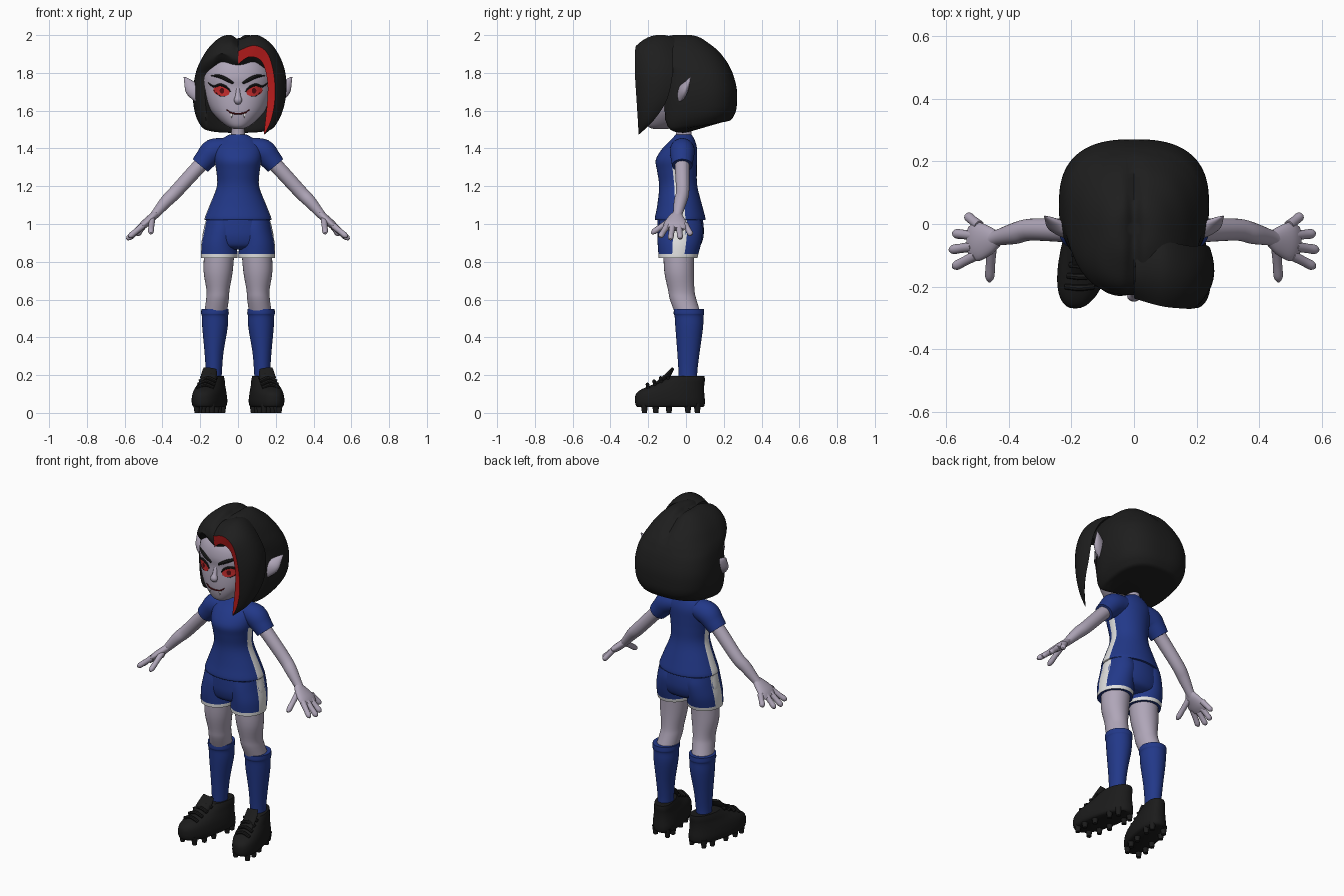
import bpy, bmesh, math
from mathutils import Vector
from mathutils.bvhtree import BVHTree

if "Cube" in bpy.data.objects:
    bpy.data.objects.remove(bpy.data.objects["Cube"])


def material(name, r, g, b):
    m = bpy.data.materials.new(name)
    m.use_nodes = True
    m.diffuse_color = (r, g, b, 1)
    node = next(n for n in m.node_tree.nodes if n.type == 'BSDF_PRINCIPLED')
    node.inputs["Base Color"].default_value = (r, g, b, 1)
    node.inputs["Roughness"].default_value = 0.7
    return m


SKIN = material("lilac skin", .43, .38, .48)
HAIR = material("black hair", .013, .013, .013)
BOOT = material("boot black", .011, .011, .011)
BLUE = material("kit blue", .016, .04, .25)
WHITE = material("trim white", .75, .75, .75)
RED = material("hair red", .5, .012, .012)
EYE = material("eye red", .55, .025, .025)
DARK = material("dark red", .09, .004, .006)


def clamp(v):
    return max(0.0, min(1.0, v))


def smooth_rows(rows, k):
    """Catmull-Rom resampling of rows of numbers."""
    out, last = [], len(rows) - 1
    for i in range(last):
        quad = rows[max(i - 1, 0)], rows[i], rows[i + 1], rows[min(i + 2, last)]
        for s in range(k):
            t = s / k
            out.append([b + .5 * t * (c - a + t * (2 * a - 5 * b + 4 * c - d + t * (3 * (b - c) + d - a)))
                        for a, b, c, d in zip(*quad)])
    out.append(list(rows[-1]))
    return out


def build(name, rings, mats, rule=None, sym=False):
    """Skin closed rings; rule(centre, angle) picks the material."""
    bm = bmesh.new()
    grid = [[bm.verts.new(p) for p in ring] for ring in rings]
    n = len(grid[0])
    for low, high in zip(grid, grid[1:]):
        for j in range(n):
            k = (j + 1) % n
            f = bm.faces.new((low[j], low[k], high[k], high[j]))
            if rule:
                f.material_index = int(rule(f.calc_center_median(), (j + .5) / n * math.tau))
    bm.faces.new(grid[0][::-1])
    bm.faces.new(grid[-1])
    bmesh.ops.recalc_face_normals(bm, faces=bm.faces[:])
    mesh = bpy.data.meshes.new(name)
    bm.to_mesh(mesh)
    bm.free()
    obj = bpy.data.objects.new(name, mesh)
    bpy.context.collection.objects.link(obj)
    for m in mats:
        mesh.materials.append(m)
    bpy.ops.object.select_all(action='DESELECT')
    obj.select_set(True)
    bpy.context.view_layer.objects.active = obj
    bpy.ops.object.shade_smooth_by_angle(angle=.75)
    if sym:
        mod = obj.modifiers.new("Mirror", 'MIRROR')
        mod.use_mirror_merge = False
    return obj


def loft(name, rows, mats, rule=None, sym=False, power=2.0, warp=None, n=60, k=4):
    """Stack horizontal slices: height, centre x, half width, front y, back y."""
    def bend(v):
        return math.copysign(abs(v) ** (2 / power), v)
    rings = []
    for z, cx, rx, front, back in smooth_rows(rows, k):
        ring = []
        for j in range(n):
            a = j / n * math.tau
            p = Vector((cx + rx * bend(math.cos(a)),
                        (front + back) / 2 + (back - front) / 2 * bend(math.sin(a)), z))
            ring.append(warp(p) if warp else p)
        rings.append(ring)
    return build(name, rings, mats, rule, sym)


def tube(name, rows, mat, sym=True, n=16, k=4):
    """Sweep an ellipse along a path: x, y, z, radius towards y, radius across."""
    rows = smooth_rows(rows, k)
    pts = [Vector(r[:3]) for r in rows]
    rings = []
    for i, r in enumerate(rows):
        d = (pts[min(i + 1, len(pts) - 1)] - pts[max(i - 1, 0)]).normalized()
        u = (Vector((0, 1, 0)) - d * d.y).normalized()
        v = d.cross(u)
        rings.append([pts[i] + u * r[3] * math.cos(j / n * math.tau) + v * r[4] * math.sin(j / n * math.tau)
                      for j in range(n)])
    return build(name, rings, [mat], sym=sym)


# Head and neck
head = loft("head", [(1.503, 0, .02, -.17, -.1), (1.515, 0, .055, -.2, -.05), (1.55, 0, .1, -.215, .02),
                     (1.6, 0, .143, -.222, .08), (1.66, 0, .172, -.222, .13), (1.72, 0, .187, -.218, .16),
                     (1.78, 0, .188, -.222, .17), (1.85, 0, .168, -.2, .16), (1.92, 0, .11, -.13, .1),
                     (1.95, 0, .03, -.04, .02)], [SKIN], power=2.2)
loft("neck", [(1.42, 0, .05, -.06, .04), (1.47, 0, .038, -.052, .03), (1.56, 0, .04, -.06, .03)], [SKIN])
tube("ears", [(.2, -.03, 1.69, .022, .05), (.24, -.01, 1.715, .022, .042),
              (.265, .01, 1.75, .012, .022), (.285, .025, 1.778, .002, .003)], SKIN)

tree = BVHTree.FromPolygons([v.co for v in head.data.vertices], [p.vertices[:] for p in head.data.polygons])


def on_face(x, z, lift=.003):
    hit = tree.ray_cast(Vector((x, -1, z)), Vector((0, 1, 0)))[0]
    return Vector((x, hit.y - lift, z))


def face_line(name, points, mat, sym=True):
    """Thin stroke over the face: x, z, radius."""
    tube(name, [(*on_face(x, z), r, r) for x, z, r in points], mat, sym, n=8)


def face_disc(name, x, z, w, h, tilt, lift, mat):
    rings = []
    for s in (.05, .35, .7, 1):
        angles = [j / 24 * math.tau for j in range(24)]
        rings.append([on_face(x + s * w * math.cos(a), z + s * (h * math.sin(a) + tilt * w * math.cos(a)), lift)
                      for a in angles])
    build(name, rings, [mat], sym=True)


# Face details
face_disc("eyes", .088, 1.703, .043, .026, .15, .004, EYE)
face_disc("pupils", .085, 1.705, .012, .015, 0, .007, DARK)
face_line("upper_lashes", [(.04, 1.7, .003), (.06, 1.724, .006), (.095, 1.737, .007),
                           (.128, 1.728, .006), (.158, 1.748, .002)], HAIR)
face_line("lower_lashes", [(.05, 1.685, .001), (.09, 1.676, .002), (.13, 1.708, .002)], HAIR)
face_line("eyebrows", [(.025, 1.745, .006), (.06, 1.765, .01), (.1, 1.782, .009), (.145, 1.785, .002)], HAIR)
face_line("mouth", [(-.06, 1.605, .002), (-.035, 1.588, .004), (0, 1.584, .004),
                    (.035, 1.588, .004), (.06, 1.605, .002)], DARK, sym=False)
tip = on_face(.034, 1.585)
tube("fangs", [(*tip, .004, .008), (tip.x, tip.y - .003, 1.56, .001, .001)], WHITE, n=8)
tube("nose", [(0, -.21, 1.72, .008, .01), (0, -.222, 1.68, .013, .014), (0, -.23, 1.655, .018, .022),
              (0, -.222, 1.637, .008, .012)], SKIN, sym=False)


# Bob with parting groove, peaked hairline and a hollow for the face
def hair_warp(p):
    x, y, z = p
    if y < 0:
        p.y += .13 * max(0, 1 - (x / .17) ** 2) * clamp((1.8 - z) / .06)
    if y < -.08:
        p.z += .04 * math.exp(-((abs(x) - .085) / .045) ** 2) * clamp((z - 1.76) / .05) * clamp((1.91 - z) / .05)
    p.z += .07 * clamp((y + .15) / .41) * clamp((1.62 - z) / .12)
    p.z -= .022 * math.exp(-(x / .022) ** 2) * clamp((z - 1.84) / .1)
    return p


loft("hair_bob", [(1.48, 0, .165, -.13, .21), (1.49, 0, .195, -.155, .245), (1.55, 0, .222, -.16, .262),
                  (1.65, 0, .238, -.155, .27), (1.72, 0, .238, -.15, .268), (1.79, 0, .226, -.155, .25),
                  (1.835, 0, .212, -.2, .23), (1.87, 0, .195, -.225, .21), (1.92, 0, .165, -.22, .17),
                  (1.96, 0, .13, -.19, .12), (1.987, 0, .095, -.13, .08), (2, 0, .06, -.08, .04),
                  (2, 0, .015, -.03, 0)], [HAIR], power=2.6, warp=hair_warp, n=96)

# Side lock: inner edge, outer edge and back edge of each slice
lock_rows = [(0, -.225, 1.845, 0, -.238, 1.915, .005, -.1, 1.97),
             (.06, -.245, 1.885, .085, -.262, 1.945, .09, -.06, 1.985),
             (.125, -.25, 1.86, .155, -.27, 1.905, .18, -.07, 1.915),
             (.155, -.25, 1.76, .19, -.27, 1.79, .236, -.07, 1.8),
             (.155, -.25, 1.65, .195, -.262, 1.66, .242, -.1, 1.66),
             (.145, -.25, 1.55, .175, -.255, 1.55, .212, -.17, 1.55),
             (.137, -.25, 1.477, .14, -.251, 1.475, .143, -.245, 1.477)]
lock_rings = []
for row in smooth_rows(lock_rows, 6):
    inner, outer, back = Vector(row[:3]), Vector(row[3:6]), Vector(row[6:])
    mid = (outer + back) / 2
    mid += (mid - Vector((0, -.1, 1.72))).normalized() * .35 * (outer - back).length
    arc = [outer * (1 - t) ** 2 + mid * 2 * t * (1 - t) + back * t * t for t in (i / 9 for i in range(10))]
    lock_rings.append([inner] + arc)
build("side_lock", lock_rings, [HAIR, RED], lambda c, a: a < math.tau / len(lock_rings[0]))


# Shirt and sleeves
def shirt_stripe(c, a):
    return abs(math.sin(a)) < .2 and c.z < 1.33


loft("shirt", [(1.02, 0, .17, -.158, .097), (1.03, 0, .177, -.165, .103), (1.1, 0, .15, -.152, .085),
               (1.2, 0, .112, -.142, .06), (1.28, 0, .115, -.153, .057), (1.34, 0, .125, -.16, .058),
               (1.4, 0, .125, -.125, .058), (1.44, 0, .1, -.085, .048), (1.465, 0, .062, -.062, .035),
               (1.475, 0, .042, -.055, .028)], [BLUE, WHITE], shirt_stripe)
tube("sleeves", [(.06, -.02, 1.4, .06, .055), (.13, -.02, 1.385, .066, .066), (.17, -.02, 1.345, .06, .058),
                 (.2, -.02, 1.31, .054, .052)], BLUE, n=28)

# Arms and hands
tube("arms", [(.15, -.02, 1.36, .04, .04), (.22, -.02, 1.29, .038, .038), (.33, -.018, 1.17, .035, .036),
              (.38, -.03, 1.12, .034, .033), (.44, -.045, 1.05, .025, .023), (.47, -.055, 1.02, .03, .02)],
     SKIN, n=24)
tube("palms", [(.43, -.045, 1.06, .02, .018), (.46, -.052, 1.03, .045, .022), (.5, -.056, .995, .063, .021),
               (.525, -.058, .972, .05, .014)], SKIN, n=24)
fingers = {"little_fingers": ((.495, -.005, .998), (.535, .028, .94)),
           "ring_fingers": ((.512, -.037, .985), (.577, -.03, .922)),
           "middle_fingers": ((.515, -.072, .985), (.588, -.083, .918)),
           "index_fingers": ((.505, -.1, .99), (.578, -.138, .93)),
           "thumbs": ((.455, -.075, 1.025), (.462, -.183, .95))}
for name, (base, end) in fingers.items():
    a, b = Vector(base), Vector(end)
    tube(name, [(*a.lerp(b, t), r, r) for t, r in ((0, .017), (.5, .015), (.85, .015), (1, .006))], SKIN)


# Shorts with side stripe and white hem
def leg_trim(c, a):
    return c.z < .84 or (math.cos(a) > 0 and abs(math.sin(a)) < .28)


loft("shorts_seat", [(.865, 0, .1, -.1, .04), (.885, 0, .165, -.135, .075), (.93, 0, .187, -.15, .092),
                     (.98, 0, .18, -.152, .094), (1.035, 0, .165, -.15, .088)],
     [BLUE, WHITE], lambda c, a: abs(math.sin(a)) < .2)
loft("shorts_legs", [(.82, .1, .096, -.145, .06), (.84, .1, .097, -.146, .065), (.9, .1, .094, -.15, .08),
                     (.97, .09, .09, -.148, .088), (1.02, .09, .08, -.14, .08)],
     [BLUE, WHITE], leg_trim, sym=True)

# Legs and socks
loft("legs", [(.87, .098, .08, -.12, .045), (.75, .105, .077, -.115, .042), (.65, .106, .061, -.095, .045),
              (.6, .109, .06, -.085, .055), (.52, .12, .06, -.055, .08)], [SKIN], sym=True, n=32)
loft("socks", [(.16, .13, .042, -.04, .06), (.22, .128, .043, -.04, .06), (.32, .127, .05, -.046, .072),
               (.45, .122, .067, -.056, .09), (.51, .122, .069, -.06, .092), (.525, .122, .073, -.065, .096),
               (.55, .122, .072, -.064, .094)], [BLUE], sym=True, n=32)


# Boots, toes turned out
def boot_x(y, x=.15):
    return x - .2 * (y + .08)


def toe_out(p):
    p.x = boot_x(p.y, p.x)
    return p


loft("boots", [(.03, .15, .07, -.255, .09), (.04, .15, .08, -.265, .098), (.065, .15, .084, -.27, .1),
               (.1, .15, .08, -.265, .097), (.125, .15, .074, -.235, .096), (.15, .15, .066, -.175, .097),
               (.175, .15, .06, -.12, .1), (.195, .15, .053, -.085, .098)],
     [BOOT], sym=True, power=2.3, warp=toe_out, n=40)
tube("boot_tongues", [(boot_x(-.17), -.17, .135, .014, .035), (boot_x(-.1), -.1, .195, .014, .042),
                      (boot_x(-.07), -.07, .235, .008, .035)], BOOT)
for i in range(4):
    y, z = -.2 + .035 * i, .145 + .017 * i
    x = boot_x(y)
    tube(f"boot_lace_{i + 1}", [(x - .045, y, z - .012, .009, .009), (x, y - .004, z + .006, .01, .01),
                                (x + .045, y, z - .012, .009, .009)], BOOT, n=8)
for i, y in enumerate((-.22, -.16, -.09, .01, .06)):
    for side in (-1, 1):
        x = boot_x(y) + side * (.04 if i in (0, 4) else .052)
        tube(f"boot_stud_{i + 1}_{'outer' if side > 0 else 'inner'}",
             [(x, y, .05, .02, .02), (x, y, 0, .013, .013)], BOOT, n=10, k=1)
